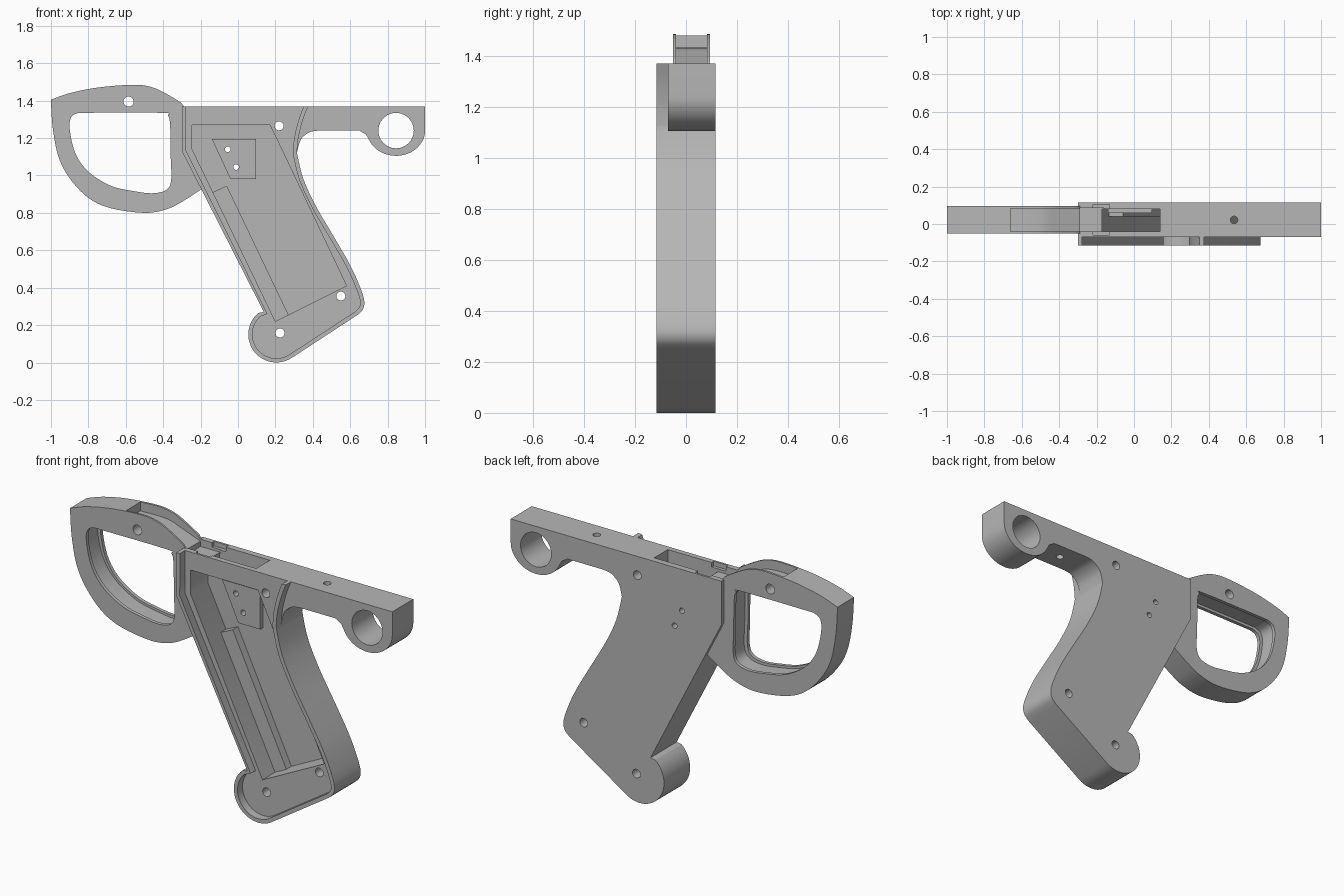
import bpy, bmesh
from math import sin, cos, radians
from mathutils import Vector

if "Cube" in bpy.data.objects:
    bpy.data.objects.remove(bpy.data.objects["Cube"])

grey = bpy.data.materials.new("plain grey")
grey.use_nodes = True
grey.diffuse_color = (0.47, 0.47, 0.47, 1)
grey.node_tree.nodes["Principled BSDF"].inputs["Base Color"].default_value = (0.47, 0.47, 0.47, 1)


def spline(pts, n=5):
    """Smooth path through the given points."""
    p = [Vector(q) for q in [pts[0], *pts, pts[-1]]]
    out = []
    for a, b, c, d in zip(p, p[1:], p[2:], p[3:]):
        for i in range(n):
            t = i / n
            out.append(0.5 * (2 * b + (c - a) * t + (2 * a - 5 * b + 4 * c - d) * t * t
                              + (3 * b - a - 3 * c + d) * t ** 3))
    return [tuple(q) for q in out] + [tuple(pts[-1])]


def arc(x, z, rx, rz, a0, a1, n=24):
    angles = [radians(a0 + (a1 - a0) * i / n) for i in range(n + 1)]
    return [(x + rx * cos(a), z + rz * sin(a)) for a in angles]


def inset(path, d):
    """Open path moved sideways to its right."""
    p = [Vector(q) for q in path]
    out = []
    for i, q in enumerate(p):
        before = (q - p[i - 1]).normalized() if i else (p[1] - q).normalized()
        after = (p[i + 1] - q).normalized() if i < len(p) - 1 else before
        t = (before + after).normalized()
        out.append((q.x + t.y * d, q.y - t.x * d))
    return out


def prism(name, outline, y0, y1):
    """Solid from an x-z outline, running from y0 to y1."""
    bm = bmesh.new()
    face = bm.faces.new([bm.verts.new((x, y0, z)) for x, z in outline])
    new = bmesh.ops.extrude_face_region(bm, geom=[face])["geom"]
    bmesh.ops.translate(bm, vec=(0, y1 - y0, 0),
                        verts=[v for v in new if isinstance(v, bmesh.types.BMVert)])
    bmesh.ops.recalc_face_normals(bm, faces=bm.faces)
    mesh = bpy.data.meshes.new(name)
    bm.to_mesh(mesh)
    bm.free()
    mesh.materials.append(grey)
    ob = bpy.data.objects.new(name, mesh)
    bpy.context.collection.objects.link(ob)
    return ob


def box(x0, x1, y0, y1, z0, z1):
    return prism("cutter", [(x0, z0), (x1, z0), (x1, z1), (x0, z1)], y0, y1)


def hole(x, z, r):
    return prism("cutter", arc(x, z, r, r, 0, 345, 23), -0.3, 0.3)


def cut(ob, cutters):
    bpy.context.view_layer.objects.active = ob
    for c in cutters:
        c.hide_render = True
        mod = ob.modifiers.new("cut", "BOOLEAN")
        mod.operation, mod.solver, mod.object = "DIFFERENCE", "EXACT", c
        bpy.ops.object.modifier_apply(modifier=mod.name)
        bpy.data.objects.remove(c)


TOP = 1.37
# Shared grip outline: curved back, sloping base, round toe, straight front
grip_edge = (
    spline([(0.315, 1.12), (0.35, 0.98), (0.42, 0.83), (0.52, 0.66), (0.60, 0.52),
            (0.65, 0.41), (0.675, 0.33), (0.668, 0.285), (0.64, 0.255)])
    + arc(0.205, 0.15, 0.15, 0.15, -57, -230)
    + [(0.138, 0.27), (-0.30, 1.13), (-0.30, TOP)])

# Main body: grip slab, top arm and ring lug
lug = arc(0.845, 1.24, 0.155, 0.135, 0, -158)
throat = spline([(0.685, 1.218), (0.65, 1.24)], 2) + spline(
    [(0.43, 1.24), (0.38, 1.23), (0.335, 1.19), (0.315, 1.12)])[:-1]
body = prism("grip_body", [(1.0, TOP)] + lug + throat + grip_edge, -0.07, 0.115)

FLOOR = 0.085
pocket = prism("cutter", [(-0.245, 1.27), (0.17, 1.27), (0.20, 1.21), (0.58, 0.41),
                          (0.20, 0.22), (-0.245, 1.14)], -0.2, FLOOR)
bpy.ops.mesh.primitive_cylinder_add(vertices=24, radius=0.02, depth=0.5,
                                    location=(0.535, 0.022, 1.3))
arm_hole = bpy.context.object
small_holes = [(-0.055, 1.14), (-0.01, 1.045)]
cut(body, [pocket, box(-0.17, 0.14, -0.04, 0.08, 1.2, 1.5),
           box(-0.22, -0.13, -0.058, 0.103, 1.345, 1.5),
           box(-0.4, -0.16, -0.04, FLOOR, 1.33, 1.5),
           arm_hole, hole(0.845, 1.24, 0.095)]
    + [hole(x, z, 0.024) for x, z in [(0.22, 1.265), (0.55, 0.355), (0.225, 0.158)]]
    + [hole(x, z, 0.015) for x, z in small_holes])

# Raised lip around the grip, open at the top
lip_outer = spline([(0.375, TOP), (0.345, 1.29), (0.323, 1.20), (0.315, 1.12)])[:-1] + grip_edge
lip_inner = inset(lip_outer, 0.022)
lip_inner[0] = (lip_inner[0][0], TOP)
lip = prism("grip_lip", lip_outer + lip_inner[::-1], -0.115, -0.07)

# Raised pads on the pocket floor
plate = prism("pocket_plate", [(-0.14, 1.195), (0.095, 1.195), (0.095, 0.98), (-0.04, 0.98)],
              0.06, FLOOR + 0.005)
cut(plate, [hole(x, z, 0.015) for x, z in small_holes])
strip = prism("pocket_strip", [(-0.135, 0.91), (-0.06, 0.945), (0.27, 0.255), (0.20, 0.22)],
              0.04, FLOOR + 0.005)

# Finger guard: loop with an inner groove and a channel along its top
guard_top = spline([(-1.0, 1.405), (-0.9, 1.44), (-0.75, 1.47), (-0.56, 1.485),
                    (-0.46, 1.472), (-0.38, 1.435), (-0.305, 1.39)])
guard_low = spline([(-0.19, 0.93), (-0.29, 0.865), (-0.38, 0.82), (-0.5, 0.80), (-0.68, 0.825),
                    (-0.8, 0.88), (-0.9, 0.985), (-0.96, 1.1), (-0.99, 1.25), (-1.0, 1.39)])
guard = prism("finger_guard", guard_top + [(-0.29, TOP), (-0.29, 1.13)] + guard_low, -0.05, 0.095)
opening = spline([(-0.85, 1.335), (-0.41, 1.335), (-0.375, 1.32), (-0.363, 1.27),
                  (-0.36, 1.1), (-0.357, 0.98), (-0.38, 0.925), (-0.45, 0.905), (-0.55, 0.915),
                  (-0.68, 0.945), (-0.8, 1.02), (-0.87, 1.12), (-0.9, 1.25), (-0.89, 1.315),
                  (-0.85, 1.335)])[:-1]
groove = [(-0.63 + (x + 0.63) * 1.07, 1.12 + (z - 1.12) * 1.07) for x, z in opening]
channel = spline([(-0.66, 1.43), (-0.5, 1.43), (-0.4, 1.40), (-0.25, 1.345)])
cut(guard, [prism("cutter", opening, -0.3, 0.3),
            prism("cutter", groove, -0.03, 0.075),
            prism("cutter", channel + [(-0.25, 1.6), (-0.66, 1.6)], -0.04, 0.083),
            hole(-0.585, 1.395, 0.027)])

# Smooth the curved walls, keep hard edges
bpy.ops.object.select_all(action="DESELECT")
for ob in (body, lip, plate, strip, guard):
    ob.data.materials.clear()
    ob.data.materials.append(grey)
    ob.data.polygons.foreach_set("material_index", [0] * len(ob.data.polygons))
    ob.select_set(True)
bpy.context.view_layer.objects.active = body
bpy.ops.object.shade_smooth_by_angle(angle=radians(30))
